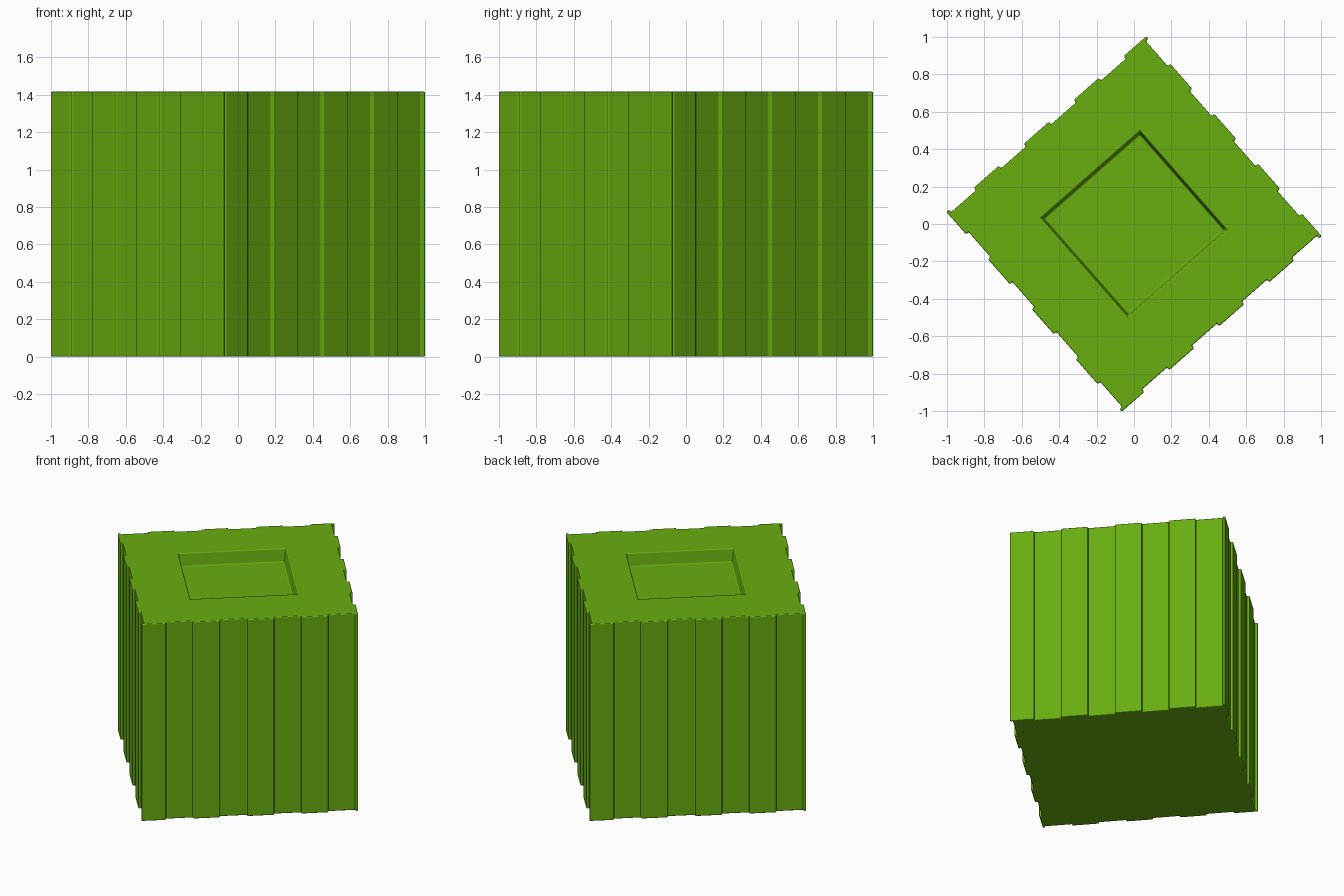
import bpy, bmesh
from math import radians
from mathutils import Matrix, Vector

if "Cube" in bpy.data.objects:
    bpy.data.objects.remove(bpy.data.objects["Cube"])

H = 0.711          # half side of the block
L = 2 * H
STEP = 0.018       # groove depth
PITCH = L / 8      # width of one slat or groove
ROT = Matrix.Rotation(radians(41.3), 4, 'Z')


def finish(bm, name):
    bmesh.ops.recalc_face_normals(bm, faces=bm.faces)
    for f in bm.faces:
        f.smooth = True
    bm.transform(ROT)
    me = bpy.data.meshes.new(name)
    bm.to_mesh(me)
    bm.free()
    ob = bpy.data.objects.new(name, me)
    bpy.context.collection.objects.link(ob)
    return ob


def loft(bottom, top, name):
    """Closed prism between two matching outlines."""
    bm = bmesh.new()
    a = [bm.verts.new(p) for p in bottom]
    b = [bm.verts.new(p) for p in top]
    bm.faces.new(a)
    bm.faces.new(b)
    n = len(a)
    for i in range(n):
        j = (i + 1) % n
        bm.faces.new((a[i], a[j], b[j], b[i]))
    return finish(bm, name)


# Outline of one slatted side, turned four times into a closed section
side = [(0, 0)]
for k in range(1, 9):
    s = k * PITCH - STEP
    side += [(s, 0), (s, STEP)] if k % 2 else [(s, STEP), (s, 0)]
section = []
for q in range(4):
    turn = Matrix.Rotation(radians(90 * q), 3, 'Z')
    section += [turn @ Vector((s - H, d - H, 0)) for s, d in side]

# Slatted block
block = loft(section, [p + Vector((0, 0, L - 0.005)) for p in section], "slatted_block")


# Tapered square recess in the top
def square(r, z):
    return [(-r, -r, z), (r, -r, z), (r, r, z), (-r, r, z)]


cutter = loft(square(0.340, L - 0.095), square(0.368, L + 0.1), "recess_cutter")
cutter.hide_render = True
cutter.hide_set(True)

cut = block.modifiers.new("recess", 'BOOLEAN')
cut.operation = 'DIFFERENCE'
cut.solver = 'EXACT'
cut.object = cutter

# Softened edges
bev = block.modifiers.new("soft_edges", 'BEVEL')
bev.width = 0.007
bev.segments = 2
bev.limit_method = 'ANGLE'
bev.angle_limit = radians(30)
bev.use_clamp_overlap = False
bev.harden_normals = True

# Green finish
mat = bpy.data.materials.new("green")
mat.diffuse_color = (0.14, 0.42, 0.005, 1)
mat.use_nodes = True
mat.node_tree.nodes["Principled BSDF"].inputs["Base Color"].default_value = mat.diffuse_color
block.data.materials.append(mat)
cutter.data.materials.append(mat)
